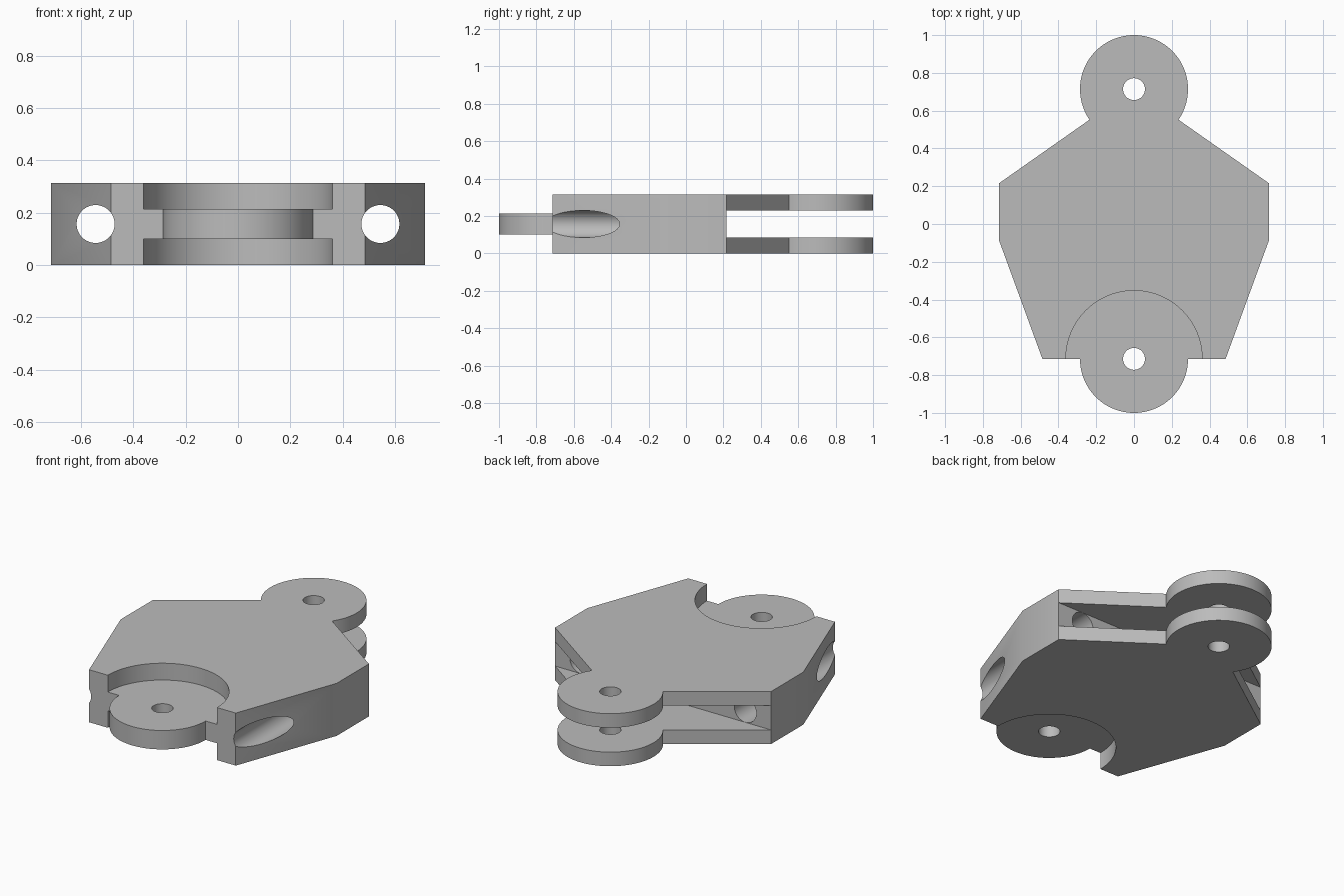
import bpy, bmesh, math
from math import cos, sin, pi

if "Cube" in bpy.data.objects:
    bpy.data.objects.remove(bpy.data.objects["Cube"], do_unlink=True)

HEIGHT = 0.314
MID = HEIGHT / 2
HINGE_Y = 0.714
LUG_R = 0.286
POCKET_R = 0.361
TONGUE_HALF = 0.0565
SLOT_HALF = 0.073
SHOULDER_Y = 0.216

grey = bpy.data.materials.new("plain_grey")
grey.use_nodes = True
colour = (0.5, 0.5, 0.5, 1)
grey.diffuse_color = colour
grey.node_tree.nodes["Principled BSDF"].inputs["Base Color"].default_value = colour


def arc(cy, r, start, end, steps):
    return [(r * cos(start + (end - start) * i / steps),
             cy + r * sin(start + (end - start) * i / steps)) for i in range(steps + 1)]


def prism(name, outline, low, high, axis="z"):
    """Extrude a closed outline along z, or along y with the outline read as x, z."""
    bm = bmesh.new()
    place = (lambda p, h: (p[0], p[1], h)) if axis == "z" else (lambda p, h: (p[0], h, p[1]))
    base = bm.faces.new([bm.verts.new(place(p, low)) for p in outline])
    moved = bmesh.ops.extrude_face_region(bm, geom=[base])["geom"]
    bmesh.ops.translate(bm, verts=[v for v in moved if isinstance(v, bmesh.types.BMVert)],
                        vec=place((0, 0), high - low))
    bmesh.ops.recalc_face_normals(bm, faces=bm.faces)
    mesh = bpy.data.meshes.new(name)
    bm.to_mesh(mesh)
    bm.free()
    mesh.materials.append(grey)
    obj = bpy.data.objects.new(name, mesh)
    bpy.context.collection.objects.link(obj)
    return obj


def circle(cx, cy, r, steps=64):
    return [(cx + x, y) for x, y in arc(cy, r, 0, 2 * pi, steps)[:-1]]


# Link plate outline: front lug, tapered shoulders, rear lug
neck = math.asin(0.162 / LUG_R)
side = [(0.485, -HINGE_Y), (0.714, -0.088), (0.714, SHOULDER_Y)]
outline = arc(-HINGE_Y, LUG_R, pi, 2 * pi, 48)
outline += side
outline += arc(HINGE_Y, LUG_R, -neck, pi + neck, 64)
outline += [(-x, y) for x, y in reversed(side)]
plate = prism("hinge_link", outline, 0, HEIGHT)

cutters = []
# Round pockets above and below the front tongue
cutters.append(prism("upper_pocket", circle(0, -HINGE_Y, POCKET_R, 96), MID + TONGUE_HALF, 0.5))
cutters.append(prism("lower_pocket", circle(0, -HINGE_Y, POCKET_R, 96), -0.2, MID - TONGUE_HALF))
# Slot that splits the rear into a fork
cutters.append(prism("fork_slot", [(-1, SHOULDER_Y), (1, SHOULDER_Y), (1, 1.2), (-1, 1.2)],
                     MID - SLOT_HALF, MID + SLOT_HALF))
# Hinge pin holes
for y in (-HINGE_Y, HINGE_Y):
    cutters.append(prism("pin_hole", circle(0, y, 0.058, 48), -0.2, 0.5))
# Long bores running front to back
for x in (-0.544, 0.544):
    cutters.append(prism("long_bore", circle(x, MID, 0.0725, 48), -0.9, 0.24, "y"))

bpy.ops.object.select_all(action="DESELECT")
bpy.context.view_layer.objects.active = plate
plate.select_set(True)
for cutter in cutters:
    mod = plate.modifiers.new(cutter.name, "BOOLEAN")
    mod.operation = "DIFFERENCE"
    mod.solver = "EXACT"
    mod.object = cutter
    bpy.ops.object.modifier_apply(modifier=mod.name)
    bpy.data.objects.remove(cutter, do_unlink=True)

bpy.ops.object.shade_smooth_by_angle(angle=math.radians(25))
